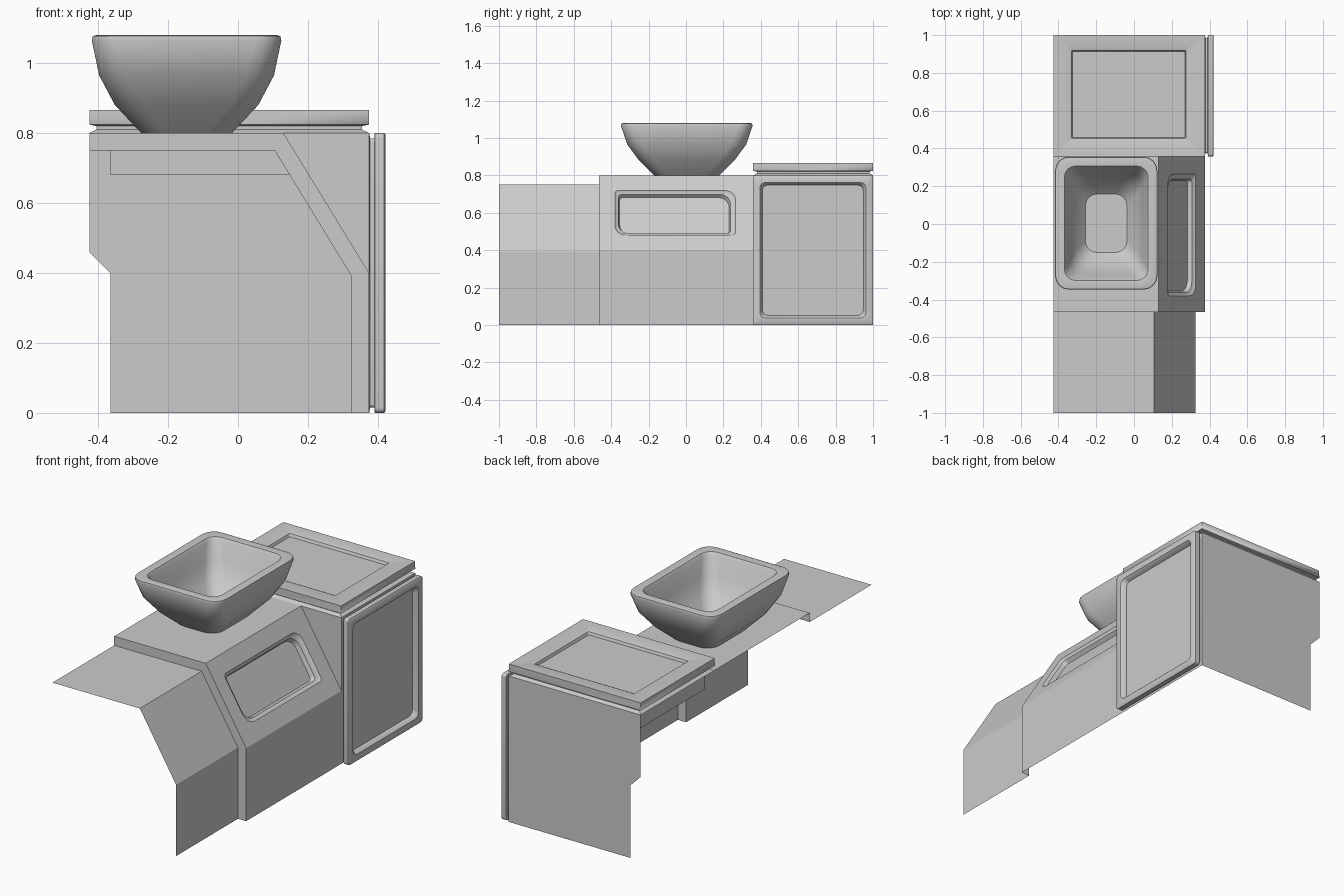
import bpy, bmesh, math
from mathutils import Vector as V

if "Cube" in bpy.data.objects:
    bpy.data.objects.remove(bpy.data.objects["Cube"])

X, Y, Z = V((1, 0, 0)), V((0, 1, 0)), V((0, 0, 1))


def finish(name, bm, smooth=True):
    bmesh.ops.remove_doubles(bm, verts=bm.verts, dist=0.0005)
    bmesh.ops.recalc_face_normals(bm, faces=bm.faces)
    me = bpy.data.meshes.new(name)
    bm.to_mesh(me)
    bm.free()
    ob = bpy.data.objects.new(name, me)
    bpy.context.collection.objects.link(ob)
    if smooth:
        bpy.ops.object.select_all(action='DESELECT')
        ob.select_set(True)
        bpy.context.view_layer.objects.active = ob
        bpy.ops.object.shade_smooth_by_angle(angle=math.radians(35))
    return ob


def ring(u0, u1, v0, v1, r=0, w=0, n=5):
    """Rounded rectangle at height w; r is one radius or one per corner."""
    rs = r if isinstance(r, tuple) else (r,) * 4
    pts = []
    corners = ((u0, v0, 1, 1), (u1, v0, -1, 1), (u1, v1, -1, -1), (u0, v1, 1, -1))
    for k, (cu, cv, su, sv) in enumerate(corners):
        for i in range(n + 1):
            a = math.pi + (k + i / n) * math.pi / 2
            pts.append((cu + rs[k] * (su + math.cos(a)),
                        cv + rs[k] * (sv + math.sin(a)), w))
    return pts


def loft(name, rings, o=V((0, 0, 0)), u=X, v=Y, cap_start=False):
    """Skin successive rings on the plane (o, u, v); the last one is capped."""
    nrm = u.cross(v)
    bm = bmesh.new()
    loops = [[bm.verts.new(o + u * a + v * b + nrm * c) for a, b, c in r] for r in rings]
    for A, B in zip(loops, loops[1:]):
        for i in range(len(A)):
            j = (i + 1) % len(A)
            bm.faces.new((A[i], A[j], B[j], B[i]))
    bm.faces.new(loops[-1])
    if cap_start:
        bm.faces.new(loops[0])
    return finish(name, bm)


def sheet(name, a, b):
    """Open sheet between two matching polylines."""
    bm = bmesh.new()
    A = [bm.verts.new(p) for p in a]
    B = [bm.verts.new(p) for p in b]
    for i in range(len(A) - 1):
        bm.faces.new((A[i], A[i + 1], B[i + 1], B[i]))
    return finish(name, bm, False)


def polygon(name, pts):
    bm = bmesh.new()
    bm.faces.new([bm.verts.new(p) for p in pts])
    return finish(name, bm, False)


def at(profile, y):
    return [(x, y, z) for x, z in profile]


END, STEP, SIDE, BACK = -1.0, -0.465, 0.36, 1.0
low = [(-0.425, 0.75), (0.105, 0.75), (0.325, 0.39), (0.325, 0)]
mid = [(-0.425, 0.80), (0.13, 0.80), (0.375, 0.40), (0.375, 0)]

# Counter: low section, raised section and the step face joining them
sheet("low_counter", at(low, END), at(low, STEP))
sheet("counter_step", at(low, STEP), at(mid, STEP))
sheet("raised_counter_top", at(mid[:2], STEP), at(mid[:2], SIDE))
sheet("raised_counter_front", at(mid[2:], STEP), at(mid[2:], SIDE))

# Sloped front with a recessed compartment
slope = V((-0.245, 0, 0.40))
L = slope.length
rr = (0.06, 0.02, 0.06, 0.02)
loft("sloped_front", [
    ring(STEP, SIDE, 0, L),
    ring(-0.38, 0.265, 0.094, 0.375, rr),
    ring(-0.375, 0.26, 0.099, 0.37, rr, -0.006),
    ring(-0.362, 0.238, 0.112, 0.358, rr, -0.012),
    ring(-0.355, 0.23, 0.12, 0.352, rr, -0.035),
], V((0.375, 0, 0.40)), Y, slope.normalized())

# Cabinet body panels
polygon("cabinet_back_panel", at([(-0.365, 0), (0.375, 0), (0.375, 0.8), (-0.425, 0.8),
                                  (-0.425, 0.46), (-0.365, 0.40)], BACK))
polygon("cabinet_side_gusset", at([(0.13, 0.8), (0.375, 0.40), (0.375, 0.8)], SIDE))
rail = [(0.15, SIDE), (-0.365, SIDE), (-0.365, BACK)]
sheet("cabinet_rail", [(x, y, 0.68) for x, y in rail], [(x, y, 0.80) for x, y in rail])

# Cabinet top slab on a narrow neck, with a sunken centre
loft("cabinet_top", [
    ring(-0.425, 0.375, 0.36, 1.0, 0, 0.80),
    ring(-0.405, 0.355, 0.38, 0.98, 0, 0.81),
    ring(-0.405, 0.355, 0.38, 0.98, 0, 0.82),
    ring(-0.425, 0.375, 0.357, 1.0, 0, 0.824),
    ring(-0.425, 0.375, 0.357, 1.0, 0.003, 0.866),
    ring(-0.345, 0.292, 0.437, 0.933, 0.005, 0.866),
    ring(-0.33, 0.275, 0.452, 0.918, 0.005, 0.861),
    ring(-0.325, 0.27, 0.457, 0.912, 0.005, 0.846),
])

# Cabinet door on a narrow neck, with a sunken panel
loft("cabinet_door", [
    ring(0.36, 1.0, 0, 0.80, 0, 0.375),
    ring(0.375, 0.985, 0.016, 0.785, 0.01, 0.378),
    ring(0.375, 0.985, 0.016, 0.785, 0.01, 0.39),
    ring(0.357, 1.0, 0, 0.80, 0.015, 0.391),
    ring(0.357, 1.0, 0, 0.80, 0.015, 0.418),
    ring(0.362, 0.995, 0.005, 0.795, 0.015, 0.422),
    ring(0.395, 0.962, 0.038, 0.762, 0.03, 0.422),
    ring(0.402, 0.955, 0.045, 0.755, 0.03, 0.415),
    ring(0.408, 0.948, 0.052, 0.748, 0.03, 0.395),
], V((0, 0, 0)), Y, Z)


# Vessel sink: outer wall up, over the rim, inner wall down
def bowl(hx, hy, r, z):
    return ring(-0.147 - hx, -0.147 + hx, 0.004 - hy, 0.004 + hy, r, z, 4)


loft("vessel_sink", [bowl(*p) for p in (
    (0.13, 0.175, 0.07, 0.80),
    (0.205, 0.255, 0.08, 0.88), (0.25, 0.318, 0.08, 0.965),
    (0.271, 0.352, 0.075, 1.065), (0.268, 0.349, 0.07, 1.077),
    (0.258, 0.339, 0.065, 1.08), (0.222, 0.303, 0.06, 1.077),
    (0.212, 0.292, 0.06, 1.06), (0.195, 0.265, 0.07, 0.97),
    (0.16, 0.215, 0.07, 0.885), (0.11, 0.155, 0.06, 0.825),
)], cap_start=True)
